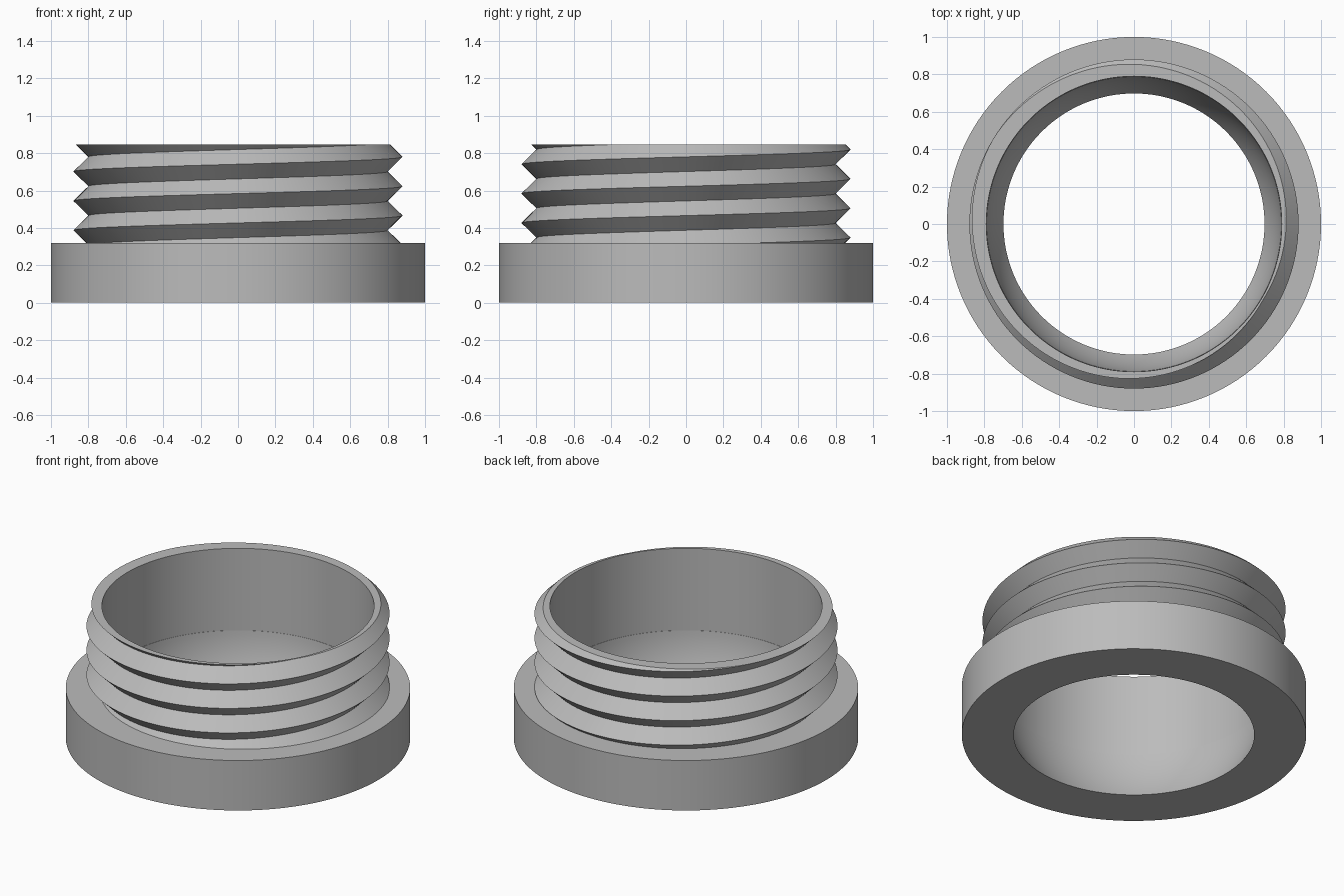
import bpy
import bmesh
import math

SEGMENTS = 128
BASE_TOP, TOP = 0.32, 0.845
BORE = 0.79
ROOT, CREST = 0.80, 0.88
PITCH, CREST_AT_X = 0.157, 0.78

cube = bpy.data.objects.get("Cube")
if cube:
    bpy.data.objects.remove(cube, do_unlink=True)

grey = bpy.data.materials.new("plain_grey")
grey.use_nodes = True
colour = (0.5, 0.5, 0.5, 1)
grey.diffuse_color = colour
grey.node_tree.nodes["Principled BSDF"].inputs["Base Color"].default_value = colour


def point(radius, step, z):
    angle = math.tau * step / SEGMENTS
    return (radius * math.cos(angle), radius * math.sin(angle), z)


def lathe(bm, profile, closed):
    """Revolve (radius, z) points about z; returns the rings of vertices."""
    rings = [[bm.verts.new(point(r, i, z)) for i in range(SEGMENTS)] for r, z in profile]
    pairs = list(zip(rings, rings[1:]))
    if closed:
        pairs.append((rings[-1], rings[0]))
    for a, b in pairs:
        for i in range(SEGMENTS):
            n = (i + 1) % SEGMENTS
            bm.faces.new((a[i], a[n], b[n], b[i]))
    return rings


def finish(bm, name):
    mesh = bpy.data.meshes.new(name)
    bm.to_mesh(mesh)
    bm.free()
    obj = bpy.data.objects.new(name, mesh)
    bpy.context.collection.objects.link(obj)
    mesh.materials.append(grey)
    bpy.ops.object.select_all(action="DESELECT")
    obj.select_set(True)
    bpy.context.view_layer.objects.active = obj
    bpy.ops.object.shade_smooth_by_angle(angle=math.radians(30))


# Base collar with a bowl-shaped inner wall
bm = bmesh.new()
bowl = []
for k in range(13):
    z = BASE_TOP * (1 - k / 12)
    bowl.append((math.sqrt(BORE ** 2 - (z - 0.37) ** 2), z))
lathe(bm, [(1, 0), (1, BASE_TOP)] + bowl, True)
bmesh.ops.recalc_face_normals(bm, faces=bm.faces[:])
finish(bm, "base_collar")

# Threaded neck: a V-shaped helix, trimmed flat at both ends
bm = bmesh.new()
columns = []
for i in range(SEGMENTS + 1):
    lift = CREST_AT_X + PITCH * i / SEGMENTS
    columns.append([
        bm.verts.new(point(ROOT if j % 2 else CREST, i, lift + j * PITCH / 2))
        for j in range(-9, 4)])
for a, b in zip(columns, columns[1:]):
    for j in range(len(a) - 1):
        bm.faces.new((a[j], b[j], b[j + 1], a[j + 1]))
bmesh.ops.remove_doubles(bm, verts=bm.verts[:], dist=0.0001)
for height, up in ((TOP, 1), (BASE_TOP, -1)):
    bmesh.ops.bisect_plane(
        bm, geom=bm.verts[:] + bm.edges[:] + bm.faces[:], dist=0.00001,
        plane_co=(0, 0, height), plane_no=(0, 0, up), clear_outer=True)

# Straight bore and the flat rim that joins it to the thread
lathe(bm, [(BORE, TOP), (BORE, BASE_TOP)], False)
rim = [e for e in bm.edges if e.is_boundary
       and all(abs(v.co.z - TOP) < 0.0001 for v in e.verts)]
bmesh.ops.triangle_fill(bm, edges=rim, use_beauty=True, normal=(0, 0, 1))
bmesh.ops.recalc_face_normals(bm, faces=bm.faces[:])
top_face = max(bm.faces, key=lambda f: f.calc_center_median().z)
if top_face.normal.z < 0:
    bmesh.ops.reverse_faces(bm, faces=bm.faces[:])
finish(bm, "threaded_neck")
